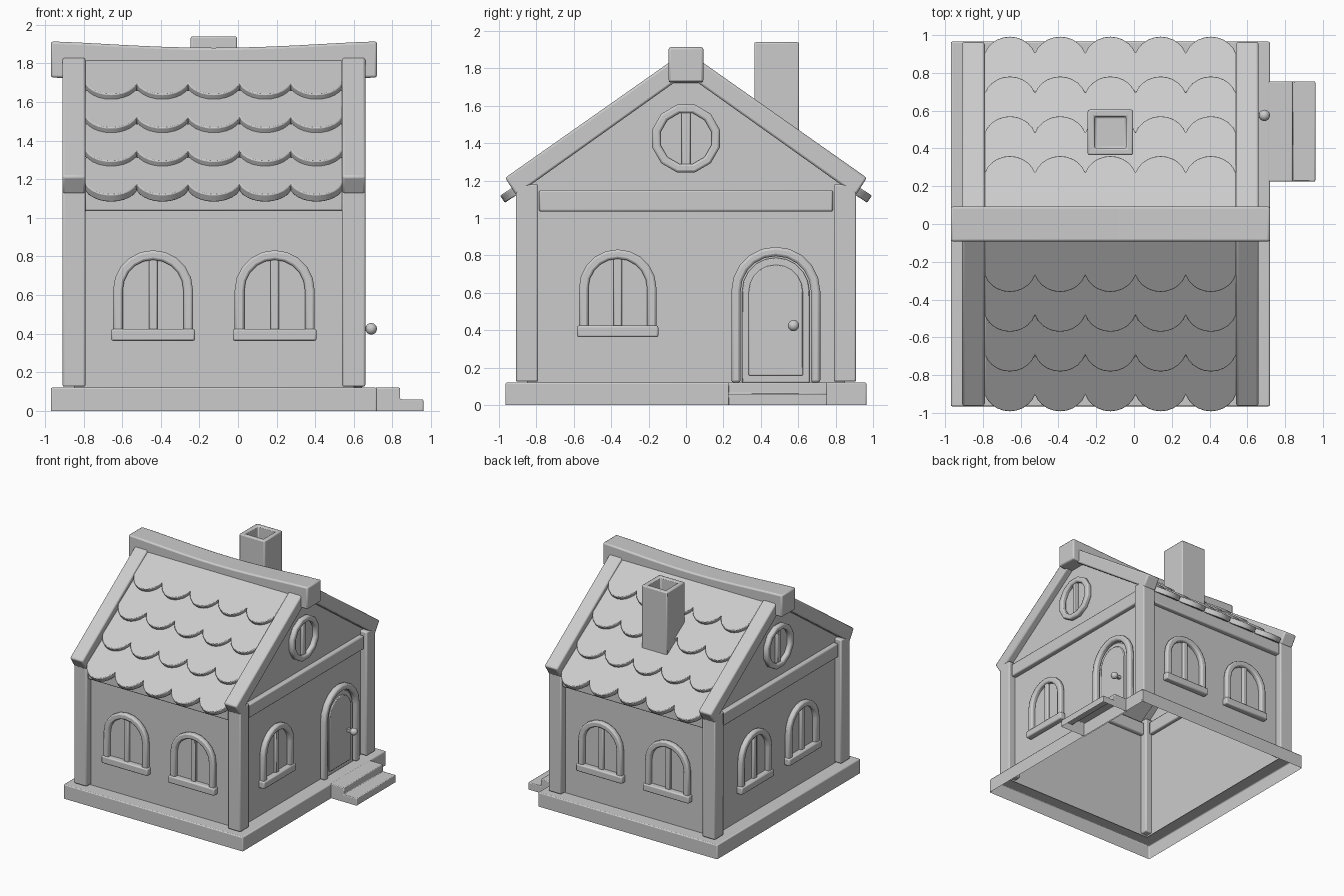
import bpy, bmesh
from math import sin, cos, pi
from mathutils import Matrix, Vector

if "Cube" in bpy.data.objects:
    bpy.data.objects.remove(bpy.data.objects["Cube"])

CX = -0.125                      # centre of the house body in x
X0, X1, Y = -0.85, 0.60, 0.85    # wall planes


def finish(name, bm, M=Matrix(), bevel=0.0, seg=2):
    bm.transform(M)
    bmesh.ops.recalc_face_normals(bm, faces=bm.faces)
    me = bpy.data.meshes.new(name)
    bm.to_mesh(me)
    bm.free()
    me.shade_smooth()
    me.set_sharp_from_angle(angle=0.6)
    ob = bpy.data.objects.new(name, me)
    bpy.context.collection.objects.link(ob)
    if bevel:
        b = ob.modifiers.new("bevel", 'BEVEL')
        b.width, b.segments, b.limit_method, b.angle_limit = bevel, seg, 'ANGLE', 0.7
    return ob


def prism(name, pts, d0, d1, M=Matrix(), bevel=0.0, drop=None):
    """Outline in local (x, z), extruded outwards along local -y from d0 to d1."""
    bm = bmesh.new()
    a = [bm.verts.new((u, -d0, z)) for u, z in pts]
    b = [bm.verts.new((u, -d1, z)) for u, z in pts]
    bm.faces.new(a)
    bm.faces.new(b)
    n = len(pts)
    for i in range(n):
        j = (i + 1) % n
        bm.faces.new((a[i], a[j], b[j], b[i]))
    if drop:
        bm.normal_update()
        gone = [f for f in bm.faces if drop(f.calc_center_median())]
        bmesh.ops.delete(bm, geom=gone, context='FACES')
    return finish(name, bm, M, bevel)


def box(name, lo, hi, M=Matrix(), bevel=0.01, drop=None):
    pts = [(lo[0], lo[2]), (hi[0], lo[2]), (hi[0], hi[2]), (lo[0], hi[2])]
    return prism(name, pts, -hi[1], -lo[1], M, bevel, drop)


def band(name, outer, inner, d0, d1, M, closed, bevel=0.012):
    """Rectangular-section frame between two outlines."""
    bm = bmesh.new()
    rings = [[bm.verts.new(p) for p in ((o[0], -d0, o[1]), (o[0], -d1, o[1]),
                                        (i[0], -d1, i[1]), (i[0], -d0, i[1]))]
             for o, i in zip(outer, inner)]
    n = len(rings)
    for k in range(n if closed else n - 1):
        a, b = rings[k], rings[(k + 1) % n]
        for q in range(4):
            r = (q + 1) % 4
            bm.faces.new((a[q], a[r], b[r], b[q]))
    if not closed:
        bm.faces.new(rings[0])
        bm.faces.new(rings[-1])
    return finish(name, bm, M, bevel)


def arch(r, z0, zs, n=10):
    return [(r, z0)] + [(r * cos(pi * k / n), zs + r * sin(pi * k / n))
                        for k in range(n + 1)] + [(-r, z0)]


def circle(r, zc, n=12):
    return [(r * cos(2 * pi * (k + .5) / n), zc + r * sin(2 * pi * (k + .5) / n))
            for k in range(n)]


def on_wall(side, t):
    """Matrix putting a front-facing part on a wall at position t along it."""
    pos, ang = {'front': ((t, -Y, 0), 0), 'back': ((t, Y, 0), pi),
                'right': ((X1, t, 0), pi / 2), 'left': ((X0, t, 0), -pi / 2)}[side]
    return Matrix.Translation(pos) @ Matrix.Rotation(ang, 4, 'Z')


# wall sheets with gables, open underneath
bm = bmesh.new()
prof = [(-Y, 0.11), (-Y, 1.17), (0, 1.775), (Y, 1.17), (Y, 0.11)]
L, R = ([bm.verts.new((x, y, z)) for y, z in prof] for x in (X0, X1))
for f in (L, R, (L[0], L[1], R[1], R[0]), (L[3], L[4], R[4], R[3])):
    bm.faces.new(f)
finish("walls", bm)

# base plinth: sides plus a top ledge around the walls
bm = bmesh.new()
ring = lambda x0, x1, y, z: [bm.verts.new(p) for p in
                             ((x0, -y, z), (x1, -y, z), (x1, y, z), (x0, y, z))]
loops = [ring(-0.97, 0.72, 0.965, 0), ring(-0.97, 0.72, 0.965, 0.12), ring(X0, X1, Y, 0.12)]
for a, b in zip(loops, loops[1:]):
    for i in range(4):
        j = (i + 1) % 4
        bm.faces.new((a[i], a[j], b[j], b[i]))
finish("base", bm, bevel=0.008)

# door steps, hollow below
prism("steps", [(0.71, 0), (0.96, 0), (0.96, 0.06), (0.84, 0.06), (0.84, 0.12), (0.71, 0.12)],
      -0.755, -0.225, bevel=0.006, drop=lambda c: c.z < 0.001)

# corner posts
for x in (-0.91, 0.54):
    for y in (-0.91, 0.79):
        box("corner_post", (x, y, 0.125), (x + 0.12, y + 0.12, 1.18))

# beams below the roof
for side, half, t in (('front', 0.67, CX), ('back', 0.67, CX), ('left', 0.785, 0), ('right', 0.785, 0)):
    box("wall_beam", (-half, -0.04, 1.035), (half, 0.03, 1.15), on_wall(side, t))


# arched windows
def window(side, t):
    M = on_wall(side, t)
    band("window_frame", arch(0.207, 0.40, 0.625), arch(0.157, 0.40, 0.625), 0, 0.045, M, False)
    prism("window_pane", arch(0.16, 0.40, 0.625), 0, 0.008, M)
    box("window_bar", (-0.022, -0.03, 0.40), (0.022, 0, 0.79), M, 0.008)
    box("window_sill", (-0.217, -0.055, 0.363), (0.217, 0, 0.425), M)


for side in ('front', 'back'):
    for t in (-0.44, 0.19):
        window(side, t)
for side, t in (('right', -0.365), ('left', -0.32), ('left', 0.32)):
    window(side, t)

# round gable windows
for side in ('left', 'right'):
    M = on_wall(side, 0)
    band("round_window_frame", circle(0.187, 1.425), circle(0.14, 1.425), 0, 0.045, M, True)
    prism("round_window_pane", circle(0.15, 1.425), 0, 0.008, M)
    box("round_window_bar", (-0.024, -0.03, 1.28), (0.024, 0, 1.57), M, 0.008)

# door
M = on_wall('right', 0.48)
band("door_frame", arch(0.238, 0.12, 0.608), arch(0.188, 0.12, 0.608), 0, 0.05, M, False, 0.014)
prism("door", arch(0.18, 0.12, 0.608), 0, 0.02, M, 0.006)
prism("door_panel", arch(0.145, 0.157, 0.605), 0.015, 0.032, M, 0.006)
bm = bmesh.new()
bmesh.ops.create_uvsphere(bm, u_segments=16, v_segments=10, radius=0.03)
finish("door_knob", bm, Matrix.Translation((0.69, 0.575, 0.425)))
box("door_knob_stem", (0.62, 0.563, 0.413), (0.67, 0.587, 0.437), bevel=0)

# roof tiles: four overlapping scalloped rows on each slope
HW, SAG, A, N, SL = 0.133, 0.104, 1.25, 10, 0.65
DIR = Vector((0, 1, SL)).normalized()
NOR = Vector((0, -SL, 1)).normalized()
for flip in (1, -1):
    for row in range(4):
        length = 0.43 if row == 3 else 0.36
        pts = []
        for c in range(5):
            mid = CX + (c - 2) * 2 * HW
            for k in range(N + 1 if c == 4 else N):
                a = A * (2 * k / N - 1)
                pts.append((mid + HW * sin(a) / sin(A), SAG * (1 - cos(a)) / (1 - cos(A))))
        pts += [(CX + 5 * HW, length), (CX - 5 * HW, length)]
        tip = Vector((0, -0.994 + 0.2107 * row, 1.12 + 0.1733 * row))
        M = Matrix.Translation(tip) @ Matrix((Vector((1, 0, 0)), NOR, DIR)).transposed().to_4x4()
        prism("roof_tiles", pts, 0, 0.046, Matrix.Diagonal((1, flip, 1, 1)) @ M, 0.006)

# sloping gable boards
for x in (X0, X1):
    for flip in (1, -1):
        M = Matrix.Diagonal((1, flip, 1, 1)) @ Matrix.Translation((x, 0, 0)) @ Matrix.Rotation(pi / 2, 4, 'Z')
        prism("gable_board", [(-0.967, 1.215), (-0.908, 1.122), (-0.005, 1.765), (-0.005, 1.83),
                              (-0.08, 1.838)], -0.06, 0.06, M, 0.012)

# sagging ridge beam
xs = [-0.97 + 1.69 * k / 12 for k in range(13)]
sag = lambda x: -0.033 * cos((x - CX) / 0.845 * pi / 2) ** 1.3 if abs(x - CX) < 0.84 else 0
bm = bmesh.new()
secs = [[bm.verts.new((x, y, z + sag(x))) for y, z in
         ((-0.093, 1.727), (0.093, 1.727), (0.093, 1.914), (-0.093, 1.914))] for x in xs]
for a, b in zip(secs, secs[1:]):
    for i in range(4):
        j = (i + 1) % 4
        bm.faces.new((a[i], a[j], b[j], b[i]))
bm.faces.new(secs[0])
bm.faces.new(secs[-1])
finish("ridge_beam", bm, bevel=0.012)

# chimney with a recessed flue
bm = bmesh.new()
bmesh.ops.create_cube(bm, size=1, matrix=Matrix.Translation((CX, 0.485, 1.67)) @
                      Matrix.Diagonal((0.24, 0.24, 0.54, 1)))
top = max(bm.faces, key=lambda f: f.calc_center_median().z)
bmesh.ops.inset_region(bm, faces=[top], thickness=0.052)
res = bmesh.ops.extrude_discrete_faces(bm, faces=[top])
bmesh.ops.translate(bm, verts=res['faces'][0].verts, vec=(0, 0, -0.12))
finish("chimney", bm, bevel=0.009)
